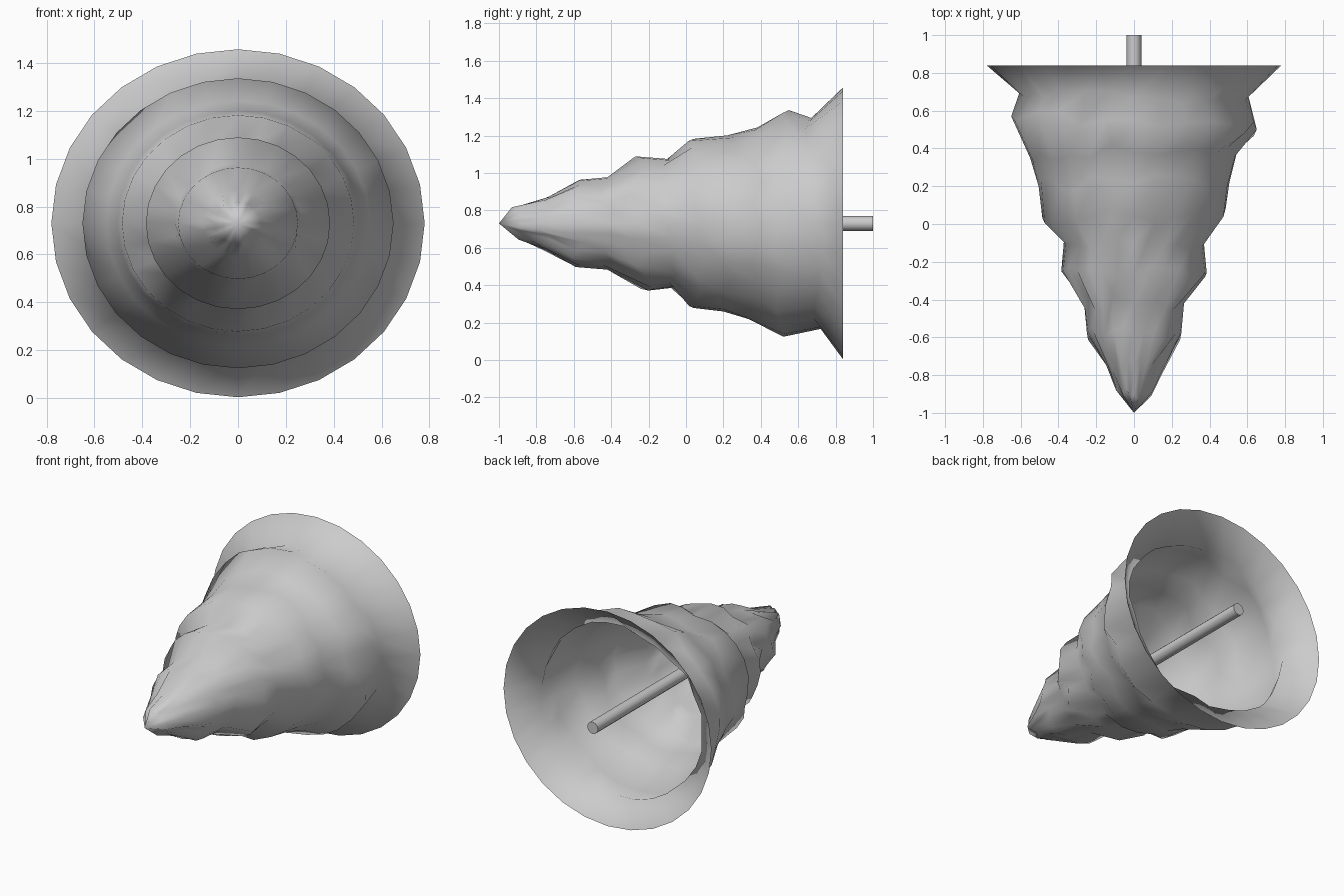
import bpy, bmesh, math, random
from mathutils import Matrix

if "Cube" in bpy.data.objects:
    bpy.data.objects.remove(bpy.data.objects["Cube"])

random.seed(4)
SIDES, CZ, FLAT = 28, 0.73, 0.932

# each ring: radius, then its y position at right, top, left, bottom
RINGS = [
    (0.78, 0.84, 0.84, 0.84, 0.84),
    (0.605, 0.68, 0.67, 0.70, 0.72),
    (0.65, 0.50, 0.55, 0.57, 0.52),
    (0.55, 0.40, 0.38, 0.35, 0.34),
    (0.505, 0.22, 0.22, 0.20, 0.20),
    (0.485, 0.08, 0.04, 0.03, 0.04),
    (0.37, -0.10, -0.10, -0.08, -0.08),
    (0.385, -0.26, -0.27, -0.25, -0.20),
    (0.265, -0.42, -0.42, -0.41, -0.42),
    (0.25, -0.58, -0.57, -0.57, -0.59),
    (0.15, -0.76, -0.74, -0.74, -0.75),
    (0.095, -0.88, -0.90, -0.88, -0.88),
]


def finish(name, bm):
    mesh = bpy.data.meshes.new(name)
    bm.to_mesh(mesh)
    bm.free()
    obj = bpy.data.objects.new(name, mesh)
    bpy.context.collection.objects.link(obj)
    return obj


# open, wavy tiered cone
bm = bmesh.new()
loops = []
for n, (r, *ys) in enumerate(RINGS):
    loop = []
    for i in range(SIDES):
        a = math.tau * i / SIDES
        q, k = divmod(i, SIDES // 4)
        t = k / (SIDES // 4)
        y = ys[q] * (1 - t) + ys[(q + 1) % 4] * t
        if n and k:
            y += random.uniform(-0.04, 0.04)
        loop.append(bm.verts.new((r * math.cos(a), y, CZ + FLAT * r * math.sin(a))))
    loops.append(loop)
tip = bm.verts.new((0, -1, CZ))
for lo, hi in zip(loops, loops[1:]):
    for i in range(SIDES):
        j = (i + 1) % SIDES
        bm.faces.new((lo[i], lo[j], hi[j], hi[i]))
for i in range(SIDES):
    bm.faces.new((loops[-1][i], loops[-1][(i + 1) % SIDES], tip))
for f in bm.faces:
    f.smooth = True
    f.normal_flip()
bm.normal_update()
# make the normals point away from the axis
if sum(f.normal.x * f.calc_center_median().x for f in bm.faces) < 0:
    bmesh.ops.reverse_faces(bm, faces=bm.faces[:])
finish("foliage_cone", bm)

# central stem running through the cone and out of its open end
bm = bmesh.new()
y0, y1 = -0.8, 1.0
bmesh.ops.create_cone(
    bm, cap_ends=True, segments=12, radius1=0.04, radius2=0.04, depth=y1 - y0,
    matrix=Matrix.Translation((0, (y0 + y1) / 2, CZ)) @ Matrix.Rotation(math.pi / 2, 4, 'X'))
for f in bm.faces:
    f.smooth = len(f.verts) == 4
for e in bm.edges:
    e.smooth = all(len(f.verts) == 4 for f in e.link_faces)
finish("stem", bm)
